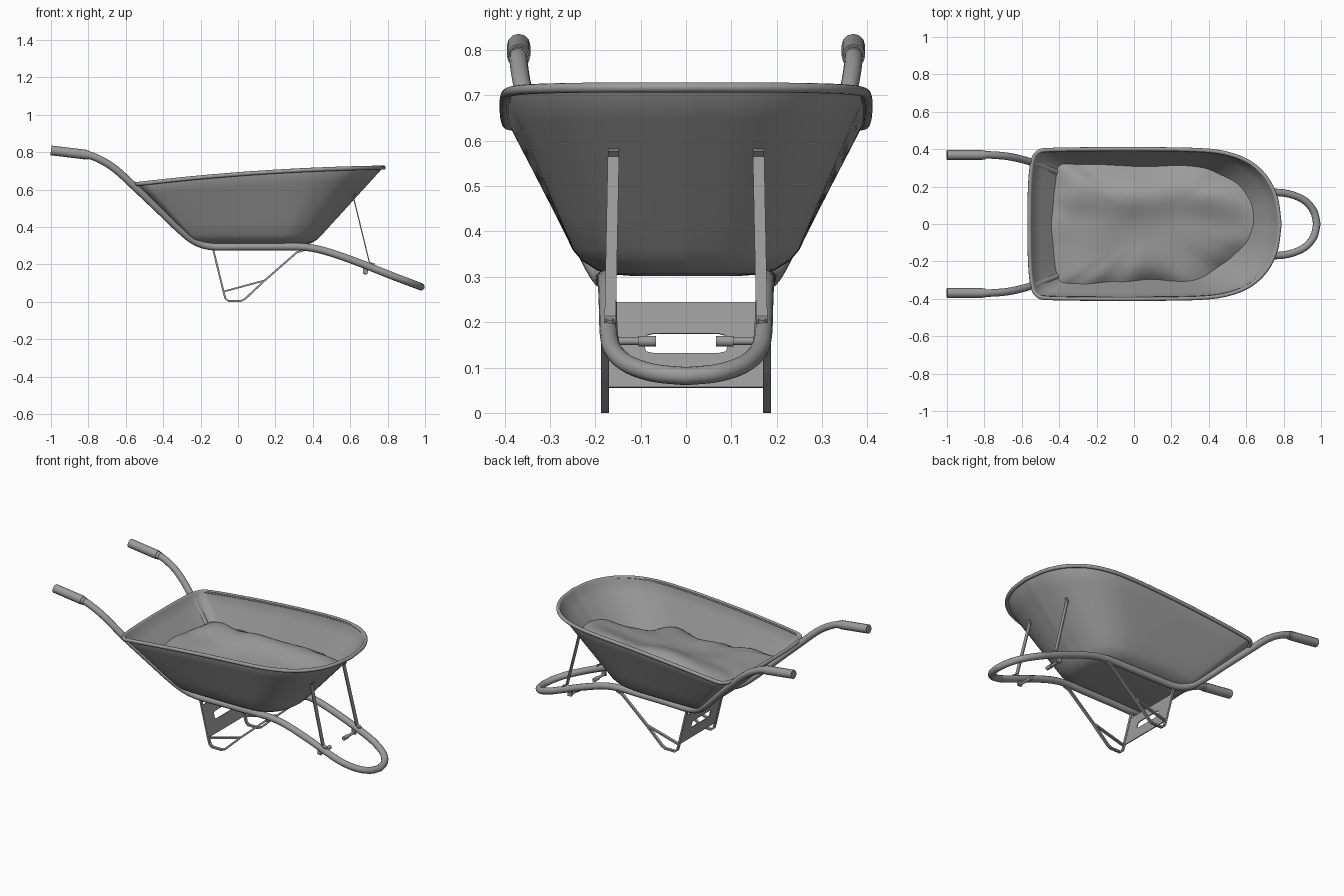
import bpy, bmesh, math
from mathutils import Vector, noise

if "Cube" in bpy.data.objects:
    bpy.data.objects.remove(bpy.data.objects["Cube"])

# dark grey painted steel
steel = bpy.data.materials.new("dark_grey")
steel.diffuse_color = (0.33, 0.33, 0.33, 1)
steel.use_nodes = True
steel.node_tree.nodes["Principled BSDF"].inputs["Base Color"].default_value = steel.diffuse_color


def shade(ob, deg=40):
    bpy.ops.object.select_all(action='DESELECT')
    ob.select_set(True)
    bpy.context.view_layer.objects.active = ob
    bpy.ops.object.shade_smooth_by_angle(angle=math.radians(deg))


def mesh_obj(name, verts, faces, smooth=True):
    me = bpy.data.meshes.new(name)
    me.from_pydata([tuple(v) for v in verts], [], faces)
    bm = bmesh.new()
    bm.from_mesh(me)
    bmesh.ops.recalc_face_normals(bm, faces=bm.faces)
    bm.to_mesh(me)
    bm.free()
    me.materials.append(steel)
    ob = bpy.data.objects.new(name, me)
    bpy.context.collection.objects.link(ob)
    if smooth:
        shade(ob)
    return ob


def spline(pts, n=8):
    """Catmull-Rom through an open list of points."""
    p = [Vector(q) for q in pts]
    p = [2 * p[0] - p[1]] + p + [2 * p[-1] - p[-2]]
    out = []
    for a, b, c, d in zip(p, p[1:], p[2:], p[3:]):
        for i in range(n):
            t = i / n
            out.append(0.5 * (2 * b + (c - a) * t + (2 * a - 5 * b + 4 * c - d) * t * t
                              + (3 * b - a - 3 * c + d) * t ** 3))
    return out + [p[-2]]


def tube(name, pts, r):
    cu = bpy.data.curves.new(name, 'CURVE')
    cu.dimensions = '3D'
    cu.bevel_depth, cu.bevel_resolution, cu.use_fill_caps = r, 4, True
    cu.materials.append(steel)
    s = cu.splines.new('POLY')
    s.points.add(len(pts) - 1)
    for sp, q in zip(s.points, pts):
        sp.co = (*q, 1)
    ob = bpy.data.objects.new(name, cu)
    bpy.context.collection.objects.link(ob)
    bpy.ops.object.select_all(action='DESELECT')
    ob.select_set(True)
    bpy.context.view_layer.objects.active = ob
    bpy.ops.object.convert(target='MESH')
    shade(bpy.context.object)


def strap(name, path, width, thick):
    """Flat bar along an xz path of (x, y, z) points, wide in y."""
    verts, faces, n = [], [], len(path)
    for i, (x, y, z) in enumerate(path):
        a, b = path[max(i - 1, 0)], path[min(i + 1, n - 1)]
        d = Vector((b[0] - a[0], b[2] - a[2])).normalized() * thick / 2
        for sy, sn in ((-1, -1), (1, -1), (1, 1), (-1, 1)):
            verts.append((x - d.y * sn, y + sy * width / 2, z + d.x * sn))
    for i in range(n - 1):
        for k in range(4):
            l = (k + 1) % 4
            faces.append((4 * i + k, 4 * i + l, 4 * i + 4 + l, 4 * i + 4 + k))
    faces += [(0, 1, 2, 3), tuple(range(4 * n - 4, 4 * n))]
    mesh_obj(name, verts, faces)


def ring_faces(rings, n):
    return [(i * n + j, i * n + (j + 1) % n, i * n + n + (j + 1) % n, i * n + n + j)
            for i in range(rings - 1) for j in range(n)]


# tray: one rim outline mapped to several levels, with a rolled lip
half = spline([(-0.556, 0, 0), (-0.553, 0.2, 0), (-0.54, 0.33, 0), (-0.513, 0.38, 0), (-0.45, 0.393, 0),
               (-0.2, 0.397, 0), (0.1, 0.397, 0), (0.35, 0.392, 0), (0.49, 0.375, 0), (0.61, 0.33, 0),
               (0.7, 0.25, 0), (0.755, 0.14, 0), (0.776, 0, 0)], 6)
outline = half + [Vector((p.x, -p.y, 0)) for p in half[-2:0:-1]]
N = len(outline)


def rim_z(x):
    u = (x + 0.556) / 1.332
    return 0.628 + 0.16 * u - 0.07 * u * u


def low(p, x0, x1, w, z):
    return Vector((x0 + (x1 - x0) * (p.x + 0.556) / 1.332, p.y / 0.397 * w, z))


def wall(p, t):
    return low(p, -0.285 - 0.271 * t, 0.45 + 0.326 * t, 0.25 + 0.147 * t, 0.36 + (rim_z(p.x) - 0.36) * t)


rings = [[low(p, *lv) for p in outline] for lv in
         ((-0.16, 0.3, 0.12, 0.302), (-0.2, 0.36, 0.17, 0.306),
          (-0.23, 0.395, 0.197, 0.315), (-0.262, 0.427, 0.23, 0.336))]
rings += [[wall(p, t) for p in outline] for t in (0, 0.2, 0.4, 0.6, 0.8, 0.96)]
for deg in range(150, -181, -30):
    a, ring = math.radians(deg), []
    for j, p in enumerate(outline):
        d = outline[(j + 1) % N] - outline[j - 1]
        nrm = Vector((-d.y, d.x, 0)).normalized()
        ring.append(wall(p, 1) + nrm * (0.003 + 0.011 * math.cos(a)) + Vector((0, 0, 0.011 * math.sin(a))))
    rings.append(ring)
mesh_obj("tray", [v for r in rings for v in r], ring_faces(len(rings), N) + [tuple(range(N))])

# heaped load inside the tray
edge = []
for p in outline:
    a = math.atan2(p.y, p.x - 0.1)
    t = 0.33 + (0.28 if math.cos(a) > 0 else 0.23) * math.cos(a) ** 2
    t -= 0.25 * math.exp(-((a + 0.5) / 0.3) ** 2) + 0.1 * math.exp(-((a - 0.6) / 0.25) ** 2)
    t += 0.05 * noise.noise(p * 6) + (0.05 if p.y > 0 else 0) * math.sin(a) ** 2
    edge.append(wall(p, t))
K, c = 16, Vector((0.1, 0, 0.535))
verts = []
for i in range(1, K + 1):
    s = i / K
    for e in edge:
        v = c.lerp(e, s)
        v.z = c.z + (e.z - c.z) * s ** 4
        v.z += (0.05 * math.exp(-((v.y - 0.17) / 0.12) ** 2)
                + 0.025 * noise.noise(Vector((v.x * 4, v.y * 4, 3)))) * (1 - s ** 6)
        verts.append(v)
mesh_obj("load", verts, ring_faces(K, N) + [tuple(range(N))])

# bent tube frame, one piece round the front
fh = spline([(-0.99, 0.37, 0.81), (-0.82, 0.37, 0.79), (-0.73, 0.367, 0.757), (-0.65, 0.357, 0.705),
             (-0.55, 0.331, 0.613), (-0.42, 0.28, 0.49), (-0.31, 0.234, 0.385), (-0.23, 0.203, 0.323),
             (-0.14, 0.185, 0.296), (0, 0.18, 0.295), (0.2, 0.178, 0.295), (0.34, 0.176, 0.294),
             (0.45, 0.174, 0.276), (0.6, 0.172, 0.227), (0.74, 0.17, 0.173), (0.83, 0.16, 0.137),
             (0.91, 0.127, 0.107), (0.96, 0.07, 0.088), (0.978, 0, 0.081)], 5)
tube("frame", fh + [Vector((p.x, -p.y, p.z)) for p in fh[-2::-1]], 0.02)

# repeated side parts
for side, s in (("left", 1), ("right", -1)):
    tube(side + "_grip", [Vector((-1, s * 0.369, 0.81)), Vector((-0.81, s * 0.369, 0.787))], 0.026)
    tube(side + "_grip_collar", [Vector((-0.812, s * 0.369, 0.787)), Vector((-0.795, s * 0.369, 0.784))], 0.023)
    y = s * 0.1785
    strap(side + "_leg", [(-0.15, y, 0.285), (-0.132, y, 0.278), (-0.075, y, 0.045), (-0.067, y, 0.018),
                          (-0.052, y, 0.005), (0.015, y, 0.005), (0.038, y, 0.016), (0.14, y, 0.112),
                          (0.315, y, 0.265), (0.35, y, 0.275)], 0.017, 0.01)
    strap(side + "_leg_brace", [(-0.078, y, 0.055), (0.14, y, 0.114)], 0.017, 0.009)
    strap(side + "_tray_strut", [(0.63, s * 0.16, 0.58), (0.616, s * 0.16, 0.565), (0.702, s * 0.167, 0.213),
                                 (0.725, s * 0.167, 0.2)], 0.025, 0.006)
    tube(side + "_strut_bolt", [Vector((0.71, s * 0.168, 0.17)), Vector((0.723, s * 0.168, 0.207))], 0.009)
    # axle stub and its bracket
    tube(side + "_axle_pin", [Vector((0.68, s * 0.1, 0.158)), Vector((0.68, s * 0.172, 0.158))], 0.008)
    tube(side + "_axle_sleeve", [Vector((0.68, s * 0.066, 0.158)), Vector((0.68, s * 0.105, 0.158))], 0.012)
    strap(side + "_axle_bracket", [(0.68, s * 0.168, 0.15), (0.684, s * 0.168, 0.2)], 0.012, 0.026)

# slotted plate between the rear legs
M = 32
outer, inner = [], []
for i in range(M):
    a = 2 * math.pi * (i + 0.5) / M
    ca, sa = math.cos(a), math.sin(a)
    m = max(abs(ca), abs(sa))
    outer.append((0.17 * ca / m, 0.15 + 0.094 * sa / m))
    q = (abs(ca) ** 8 + abs(sa) ** 8) ** (1 / 8)
    inner.append((0.09 * ca / q, 0.153 + 0.022 * sa / q))
for i in (3, 12, 19, 28):
    outer[i] = (math.copysign(0.17, outer[i][0]), 0.15 + math.copysign(0.094, outer[i][1] - 0.15))
verts = [(-0.0775 - (z - 0.055) * 0.243, y, z) for y, z in outer + inner]
plate = mesh_obj("leg_plate", verts, ring_faces(2, M), False)
sol = plate.modifiers.new("thickness", 'SOLIDIFY')
sol.thickness, sol.offset = 0.005, 0
